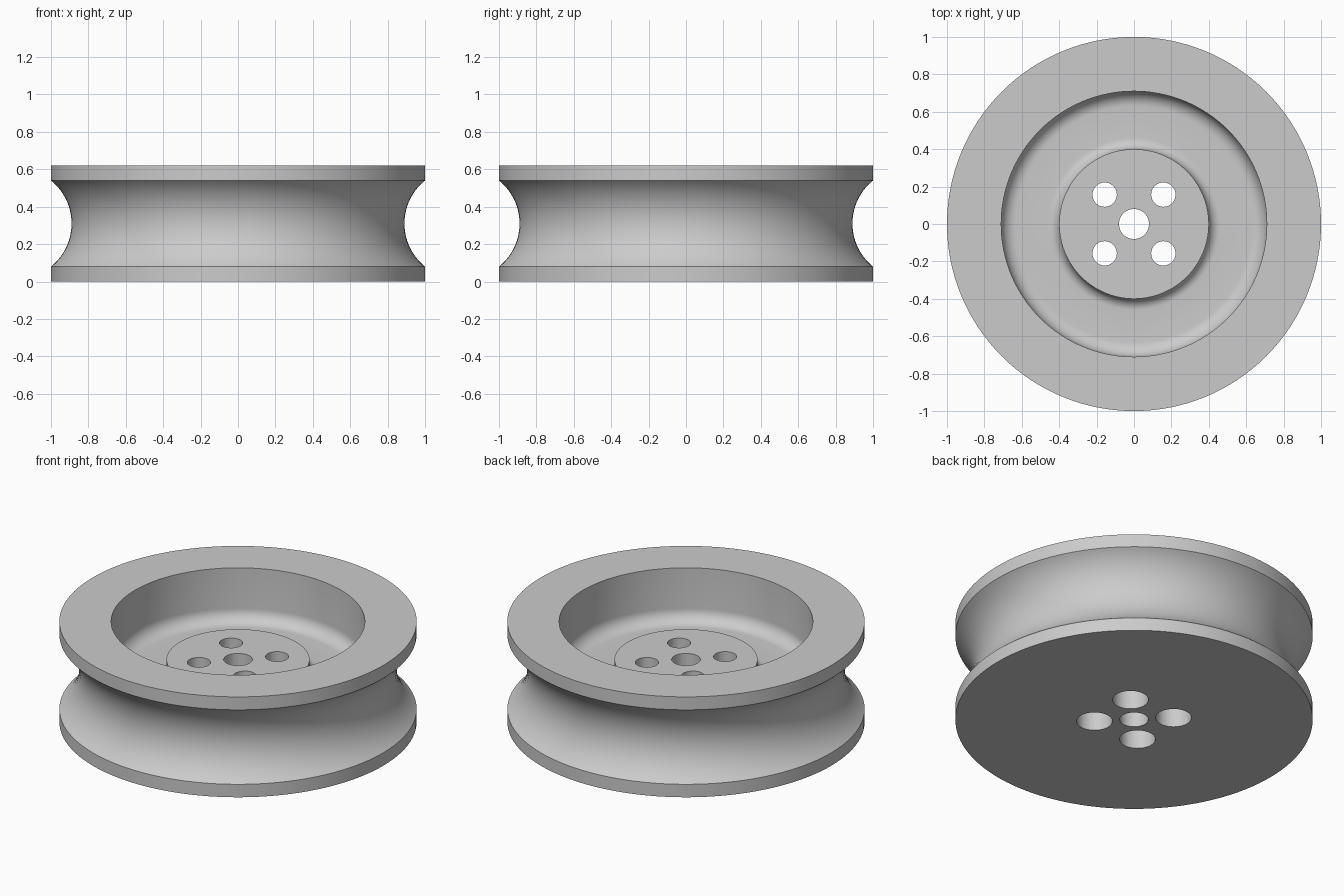
import bpy
import bmesh
from math import sin, cos, pi, asin, radians
from mathutils import Vector, Matrix

cube = bpy.data.objects.get("Cube")
if cube:
    bpy.data.objects.remove(cube, do_unlink=True)

SEGMENTS = 128
HEIGHT, FLANGE = 0.62, 0.08
HUB_R, HUB_TOP, BORE_R = 0.4, 0.385, 0.08
RECESS_R, FLOOR = 0.71, 0.29
FILLET_OUT, FILLET_IN = 0.08, 0.06
BOLT_OFFSET, BOLT_R, HEAD_R, HEAD_DEPTH = 0.157, 0.065, 0.1, 0.2

grey = bpy.data.materials.new("grey metal")
grey.use_nodes = True
color = (0.6, 0.6, 0.6, 1)
grey.diffuse_color = color
grey.node_tree.nodes["Principled BSDF"].inputs["Base Color"].default_value = color


def arc(cx, cz, r, start, end, steps):
    """Points of a circular arc in the radius/height plane."""
    angles = [start + (end - start) * i / steps for i in range(steps + 1)]
    return [(cx + r * cos(a), cz + r * sin(a)) for a in angles]


def lathe(name, profile, segments):
    """Revolve a closed radius/height profile around z."""
    bm = bmesh.new()
    verts = [bm.verts.new((r, 0, z)) for r, z in profile]
    edges = [bm.edges.new((v, verts[i - 1])) for i, v in enumerate(verts)]
    bmesh.ops.spin(bm, geom=verts + edges, cent=(0, 0, 0), axis=(0, 0, 1),
                   angle=2 * pi, steps=segments, use_merge=True)
    bmesh.ops.remove_doubles(bm, verts=bm.verts, dist=1e-5)
    bmesh.ops.recalc_face_normals(bm, faces=bm.faces)
    return finish(name, bm)


def finish(name, bm):
    mesh = bpy.data.meshes.new(name)
    bm.to_mesh(mesh)
    bm.free()
    mesh.materials.append(grey)
    obj = bpy.data.objects.new(name, mesh)
    bpy.context.collection.objects.link(obj)
    return obj


def hole_cutter(name, radius, bottom, top):
    """One cylinder at each of the four bolt positions."""
    bm = bmesh.new()
    for sx in (-1, 1):
        for sy in (-1, 1):
            centre = Vector((sx * BOLT_OFFSET, sy * BOLT_OFFSET, (bottom + top) / 2))
            bmesh.ops.create_cone(bm, cap_ends=True, segments=48, radius1=radius,
                                  radius2=radius, depth=top - bottom,
                                  matrix=Matrix.Translation(centre))
    obj = finish(name, bm)
    obj.hide_render = True
    return obj


# Wheel section: flanges, round groove, dished top with raised hub
half = HEIGHT / 2 - FLANGE
sagitta = 0.11
groove_r = (half ** 2 + sagitta ** 2) / (2 * sagitta)
sweep = asin(half / groove_r)
profile = [(BORE_R, 0), (1, 0)]
profile += arc(1 - sagitta + groove_r, HEIGHT / 2, groove_r, pi + sweep, pi - sweep, 28)
profile += [(1, HEIGHT), (RECESS_R, HEIGHT)]
profile += arc(RECESS_R - FILLET_OUT, FLOOR + FILLET_OUT, FILLET_OUT, 0, -pi / 2, 10)
profile += arc(HUB_R + FILLET_IN, FLOOR + FILLET_IN, FILLET_IN, -pi / 2, -pi, 10)
profile += [(HUB_R, HUB_TOP), (BORE_R, HUB_TOP)]
wheel = lathe("grooved_wheel", profile, SEGMENTS)

# Bolt holes with wider counterbores from below
cutters = [hole_cutter("bolt_hole_cutter", BOLT_R, -0.1, HEIGHT),
           hole_cutter("counterbore_cutter", HEAD_R, -0.1, HEAD_DEPTH)]
for cutter in cutters:
    mod = wheel.modifiers.new(cutter.name, "BOOLEAN")
    mod.operation = "DIFFERENCE"
    mod.solver = "EXACT"
    mod.object = cutter

# Apply the cuts and remove the cutters
graph = bpy.context.evaluated_depsgraph_get()
cut_mesh = bpy.data.meshes.new_from_object(wheel.evaluated_get(graph))
wheel.modifiers.clear()
wheel.data = cut_mesh
for cutter in cutters:
    bpy.data.objects.remove(cutter, do_unlink=True)

# Smooth shading with crisp rims
bpy.ops.object.select_all(action="DESELECT")
wheel.select_set(True)
bpy.context.view_layer.objects.active = wheel
bpy.ops.object.shade_smooth_by_angle(angle=radians(30))
